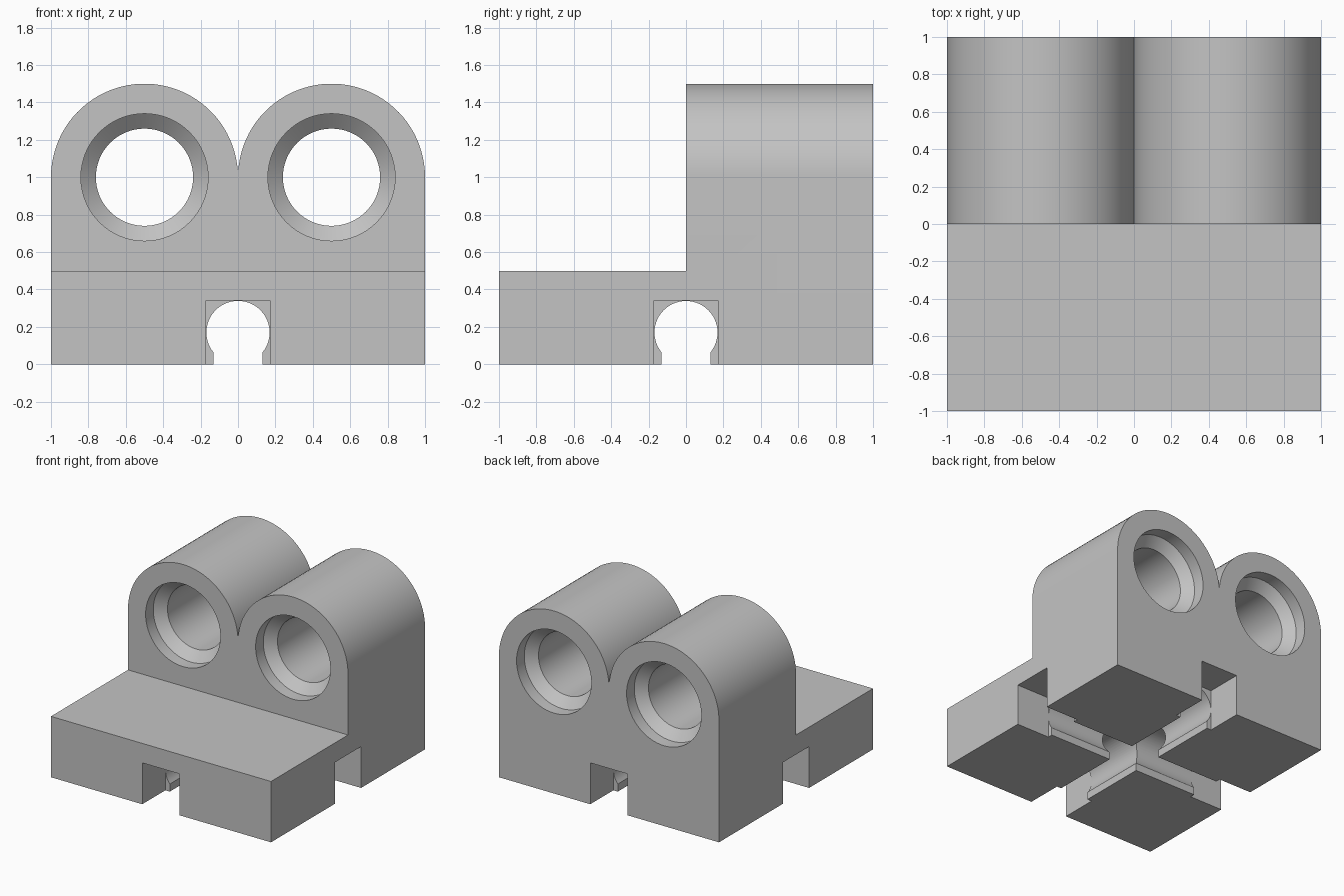
import bpy, bmesh, math
from mathutils import Vector

cube = bpy.data.objects.get("Cube")
if cube:
    bpy.data.objects.remove(cube, do_unlink=True)

grey = bpy.data.materials.new("light_grey")
grey.use_nodes = True
grey.diffuse_color = (0.55, 0.55, 0.55, 1)
grey.node_tree.nodes["Principled BSDF"].inputs["Base Color"].default_value = (0.55, 0.55, 0.55, 1)


def make_object(name, bm):
    bmesh.ops.recalc_face_normals(bm, faces=bm.faces)
    mesh = bpy.data.meshes.new(name)
    bm.to_mesh(mesh)
    bm.free()
    mesh.materials.append(grey)
    obj = bpy.data.objects.new(name, mesh)
    bpy.context.collection.objects.link(obj)
    return obj


def prism(name, profile, start, end, along_x=False):
    """Extrude a (side, z) profile along y, or along x."""
    bm = bmesh.new()
    place = (lambda s, d, z: (d, s, z)) if along_x else (lambda s, d, z: (s, d, z))
    face = bm.faces.new([bm.verts.new(place(s, start, z)) for s, z in profile])
    moved = bmesh.ops.extrude_face_region(bm, geom=[face])
    verts = [v for v in moved["geom"] if isinstance(v, bmesh.types.BMVert)]
    bmesh.ops.translate(bm, verts=verts, vec=Vector(place(0, end - start, 0)))
    return make_object(name, bm)


def arc(cx, cz, radius, first, last, steps):
    angles = [math.radians(first + (last - first) * i / steps) for i in range(steps + 1)]
    return [(cx + radius * math.cos(a), cz + radius * math.sin(a)) for a in angles]


def rectangle(half, low, high):
    return [(-half, low), (half, low), (half, high), (-half, high)]


def lathe(name, profile, cx, cz, sides=64):
    """Turn a (radius, y) profile around a line parallel to y."""
    bm = bmesh.new()
    rings = []
    for r, y in profile:
        angles = [math.tau * i / sides for i in range(sides)]
        rings.append([bm.verts.new((cx + r * math.cos(a), y, cz + r * math.sin(a))) for a in angles])
    for a, b in zip(rings, rings[1:]):
        for i in range(sides):
            j = (i + 1) % sides
            bm.faces.new((a[i], a[j], b[j], b[i]))
    bm.faces.new(rings[0])
    bm.faces.new(rings[-1])
    return make_object(name, bm)


# Body with two rounded tops
outline = [(-1, 0), (1, 0)]
outline += arc(0.5, 1, 0.5, 0, 172, 43)
outline += [(0, 1.035)]
outline += arc(-0.5, 1, 0.5, 8, 180, 43)
body = prism("twin_bore_block", outline, -1, 1)

# Low front step
cutters = [prism("step_cutter", rectangle(1.2, 0.5, 2), -1.2, 0)]

# Bores with countersunk mouths at both ends
bore = [(0.34, -0.1), (0.34, 0.1), (0.26, 0.17), (0.26, 0.83), (0.34, 0.9), (0.34, 1.1)]
for side in (-1, 1):
    cutters.append(lathe("bore_cutter", bore, side * 0.5, 1))

# Crossing keyhole channels with square mouths
for along_x, radius in ((False, 0.169), (True, 0.1685)):
    lip = math.degrees(math.acos(0.13 / radius))
    keyhole = [(-0.13, -0.1), (0.13, -0.1)] + arc(0, 0.17, radius, -lip, 180 + lip, 40)
    cutters.append(prism("channel_cutter", keyhole, -0.85, 0.85, along_x))
    for end in (-1, 1):
        mouth = rectangle(0.17, -0.1, 0.34)
        cutters.append(prism("mouth_cutter", mouth, end * 0.7, end * 1.2, along_x))

bpy.ops.object.select_all(action="DESELECT")
bpy.context.view_layer.objects.active = body
body.select_set(True)
for cutter in cutters:
    cutter.hide_render = True
    cut = body.modifiers.new("cut", "BOOLEAN")
    cut.operation = "DIFFERENCE"
    cut.solver = "EXACT"
    cut.object = cutter
    bpy.ops.object.modifier_apply(modifier=cut.name)
    bpy.data.objects.remove(cutter, do_unlink=True)

bpy.ops.object.shade_smooth_by_angle(angle=math.radians(25))
